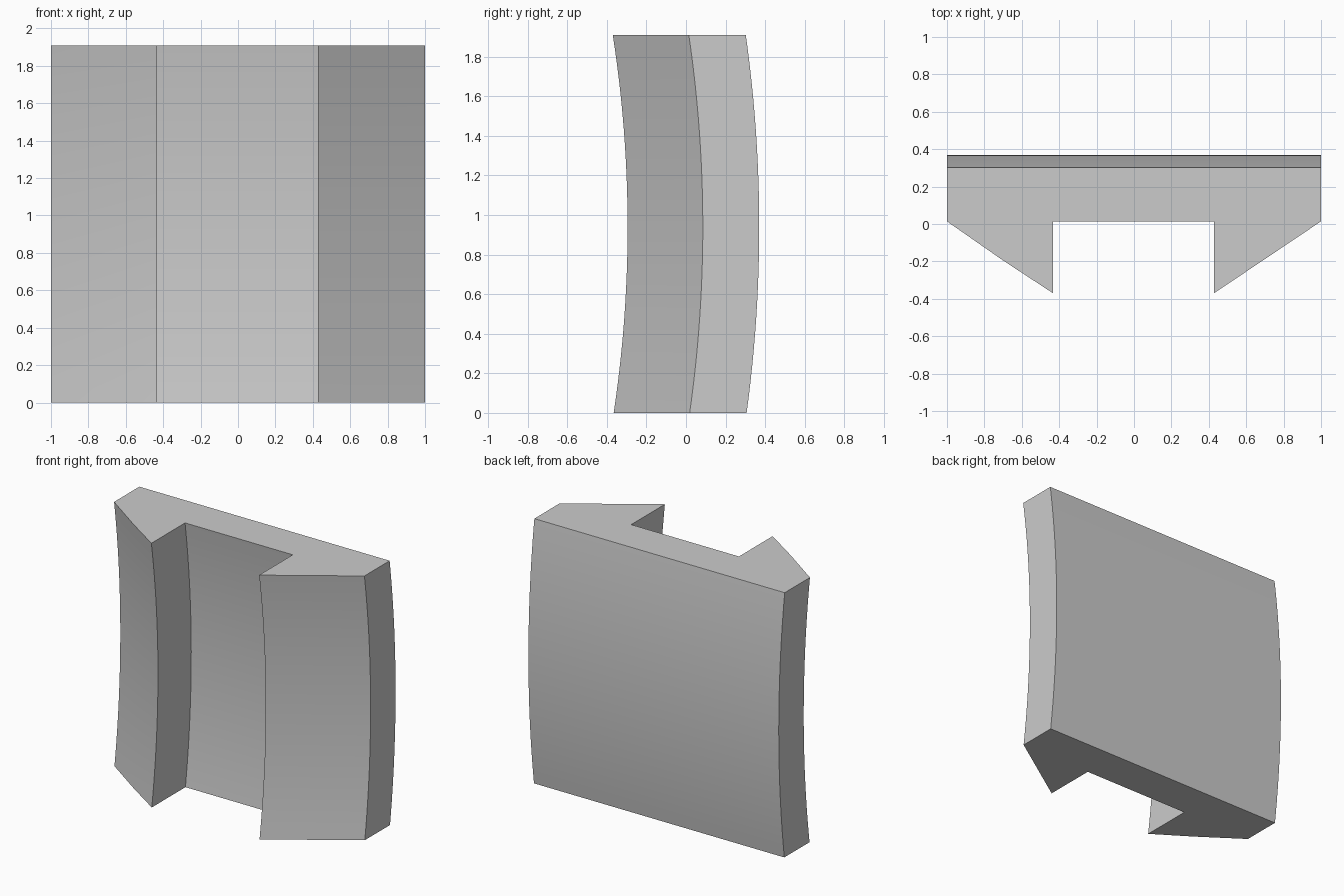
import bpy
import bmesh
import math

cube = bpy.data.objects.get("Cube")
if cube:
    bpy.data.objects.remove(cube, do_unlink=True)

# Plain grey material
grey = bpy.data.materials.new("plain grey")
grey.use_nodes = True
colour = (0.6, 0.6, 0.6, 1)
grey.diffuse_color = colour
grey.node_tree.nodes["Principled BSDF"].inputs["Base Color"].default_value = colour

# Cross-section at the middle of the bow, as (x, y)
PROFILE = [(-1, 0.37), (-1, 0.085), (-0.7, -0.122), (-0.433, -0.295),
           (-0.433, 0.085), (0.428, 0.085), (0.428, -0.295),
           (1, 0.085), (1, 0.37)]
HEIGHT = 1.91
MIDDLE = 0.94       # height of the furthest point of the bow
CENTRE_Y = -6.6     # axis shared by all the curved faces
STEPS = 24


def bowed(y, z):
    radius = y - CENTRE_Y
    return CENTRE_Y + math.sqrt(radius ** 2 - (z - MIDDLE) ** 2)


# Sweep the section along the bow, with flat ends
bm = bmesh.new()
rings = []
for i in range(STEPS + 1):
    z = HEIGHT * i / STEPS
    rings.append([bm.verts.new((x, bowed(y, z), z)) for x, y in PROFILE])
for low, high in zip(rings, rings[1:]):
    for j in range(len(PROFILE)):
        k = (j + 1) % len(PROFILE)
        bm.faces.new((low[j], low[k], high[k], high[j]))
bm.faces.new(rings[0])
bm.faces.new(rings[-1])
bmesh.ops.recalc_face_normals(bm, faces=bm.faces)

mesh = bpy.data.meshes.new("curved_channel_block")
bm.to_mesh(mesh)
bm.free()
mesh.materials.append(grey)
block = bpy.data.objects.new("curved_channel_block", mesh)
bpy.context.collection.objects.link(block)

# Smooth bow, sharp corners
bpy.ops.object.select_all(action='DESELECT')
block.select_set(True)
bpy.context.view_layer.objects.active = block
bpy.ops.object.shade_smooth_by_angle(angle=math.radians(30))
